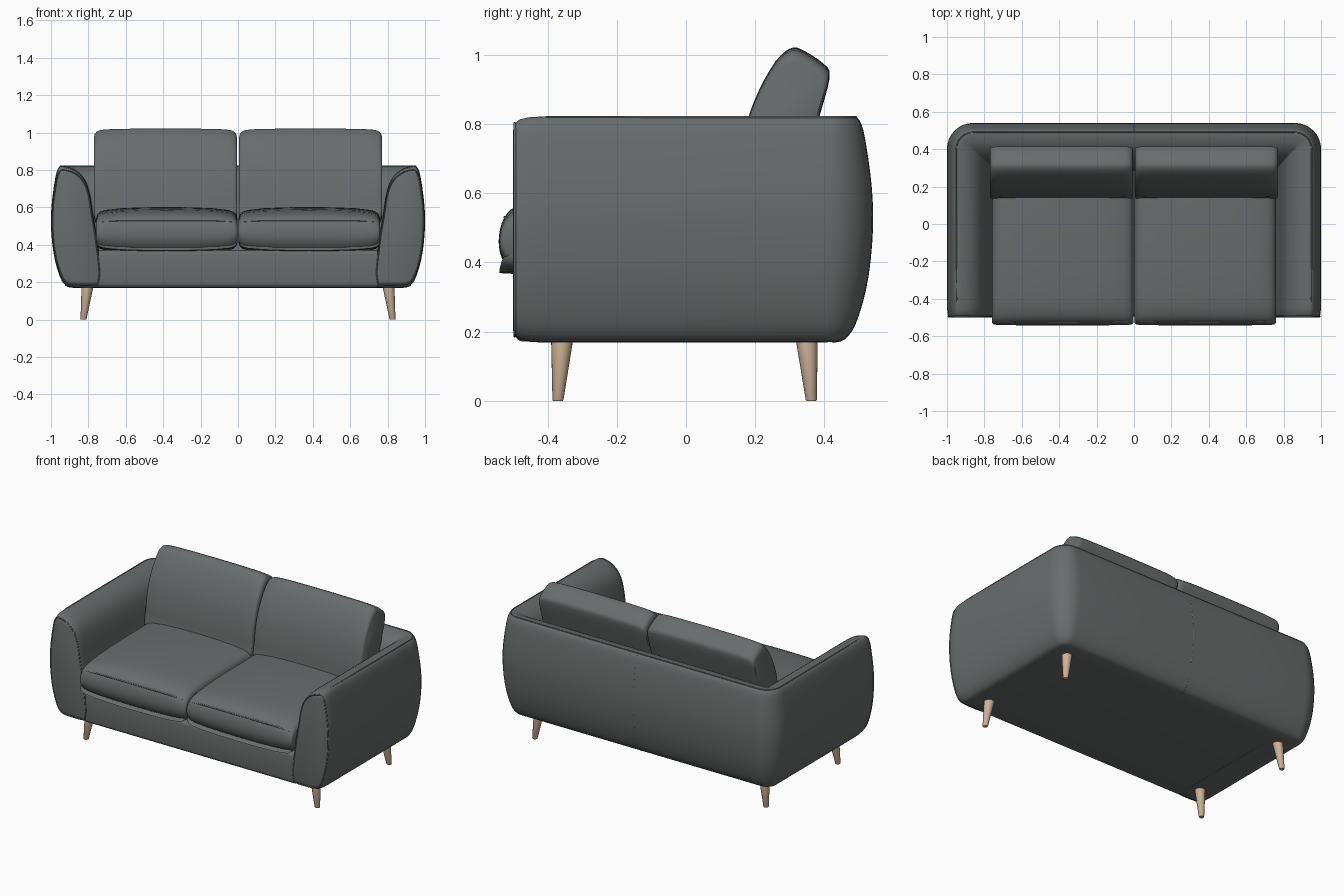
import bpy, bmesh, math
from mathutils import Vector

if "Cube" in bpy.data.objects:
    bpy.data.objects.remove(bpy.data.objects["Cube"])


def material(name, rgb):
    m = bpy.data.materials.new(name)
    m.diffuse_color = (*rgb, 1)
    m.use_nodes = True
    m.node_tree.nodes["Principled BSDF"].inputs["Base Color"].default_value = m.diffuse_color
    return m


FABRIC = material("charcoal fabric", (0.14, 0.15, 0.15))
WOOD = material("pale wood", (0.62, 0.46, 0.31))


def smooth_loop(pts, steps=3):
    """Closed Catmull-Rom curve through 2D points."""
    p = [Vector(q) for q in pts]
    n, out = len(p), []
    for i in range(n):
        a, b, c, d = p[i - 1], p[i], p[(i + 1) % n], p[(i + 2) % n]
        for k in range(steps):
            t = k / steps
            out.append(0.5 * (2 * b + (c - a) * t + (2 * a - 5 * b + 4 * c - d) * t * t
                              + (3 * b - a - 3 * c + d) * t ** 3))
    return out


def finish(ob, mat, angle=40):
    ob.data.materials.clear()
    ob.data.materials.append(mat)
    bpy.ops.object.select_all(action='DESELECT')
    ob.select_set(True)
    bpy.context.view_layer.objects.active = ob
    bpy.ops.object.shade_smooth_by_angle(angle=math.radians(angle))
    return ob


def mesh_object(name, bm, mat, angle=40):
    bmesh.ops.recalc_face_normals(bm, faces=bm.faces)
    me = bpy.data.meshes.new(name)
    bm.to_mesh(me)
    bm.free()
    ob = bpy.data.objects.new(name, me)
    bpy.context.collection.objects.link(ob)
    return finish(ob, mat, angle)


def loft(name, rings, mat, angle=40):
    """Skin a list of closed rings and cap both ends."""
    bm = bmesh.new()
    rows = [[bm.verts.new(p) for p in r] for r in rings]
    n = len(rows[0])
    for a, b in zip(rows, rows[1:]):
        for i in range(n):
            j = (i + 1) % n
            bm.faces.new((a[i], a[j], b[j], b[i]))
    bm.faces.new(rows[0])
    bm.faces.new(rows[-1])
    return mesh_object(name, bm, mat, angle)


def piping(name, pts, closed=False, r=0.004):
    cu = bpy.data.curves.new(name, 'CURVE')
    cu.dimensions = '3D'
    cu.bevel_depth = r
    cu.bevel_resolution = 1
    sp = cu.splines.new('POLY')
    sp.points.add(len(pts) - 1)
    for q, p in zip(sp.points, pts):
        q.co = (*p, 1)
    sp.use_cyclic_u = closed
    ob = bpy.data.objects.new(name, cu)
    bpy.context.collection.objects.link(ob)
    bpy.ops.object.select_all(action='DESELECT')
    ob.select_set(True)
    bpy.context.view_layer.objects.active = ob
    bpy.ops.object.convert(target='MESH')
    finish(bpy.context.view_layer.objects.active, FABRIC, 60)


# Arms and back: one padded section (inset from outside, height) swept round a U
section = smooth_loop([
    (0.115, 0.17), (0.07, 0.19), (0.04, 0.25), (0.013, 0.36), (0, 0.5), (0.004, 0.62),
    (0.02, 0.74), (0.033, 0.797), (0.05, 0.82), (0.075, 0.82), (0.12, 0.805),
    (0.16, 0.775), (0.19, 0.73), (0.21, 0.66), (0.225, 0.56), (0.25, 0.40), (0.26, 0.17)])
section = [(d, max(z, 0.168)) for d, z in section]
BACK, RADIUS, ARC = 0.54, 0.14, 8
ENDS = [(-0.5, 0.88), (-0.495, 0.94), (-0.48, 0.975), (-0.45, 0.993), (-0.40, 1.0)]


def shrink(d, z, s):
    return 0.125 + (d - 0.125) * s, 0.48 + (z - 0.48) * s


def path(d):
    """Right arm front to the middle of the back, at inset d."""
    r = max(RADIUS - d, 0.008)
    cx, cy = 1 - d - r, BACK - d - r
    arc = [(cx + r * math.cos(a), cy + r * math.sin(a))
           for a in (math.pi / 2 * k / ARC for k in range(ARC + 1))]
    return [(1 - d, -0.1)] + arc + [(0.4, BACK - d), (0, BACK - d)]


half = []
for y, s in ENDS:
    half.append([(1 - sd, y, sz) for sd, sz in (shrink(d, z, s) for d, z in section)])
tracks = [path(d) for d, z in section]
for k in range(len(tracks[0])):
    half.append([(t[k][0], t[k][1], z) for t, (d, z) in zip(tracks, section)])
other = [[(-x, y, z) for x, y, z in r] for r in reversed(half[:-1])]
loft("arms_and_back", half + other, FABRIC)

# Welts: top ridge, arm fronts and the seam down the middle of the back
ridge = [(0.945, -0.47, 0.808), (0.948, -0.40, 0.82)] + [(x, y, 0.82) for x, y in path(0.05)]
piping("top_welt", ridge + [(-x, y, z) for x, y, z in reversed(ridge[:-1])])
for side, label in ((1, "right"), (-1, "left")):
    piping(label + "_arm_welt", [(side * x, y, z) for x, y, z in half[1]], True)
piping("back_seam", [(0, BACK - d - 0.002, z) for d, z in section[:25]], r=0.003)

# Base rail under the seat
bm = bmesh.new()
bmesh.ops.create_cube(bm, size=1)
for v in bm.verts:
    v.co = (v.co.x * 1.49, -0.0975 + v.co.y * 0.795, 0.271 + v.co.z * 0.2)
front = [e for e in bm.edges if all(v.co.y < -0.4 for v in e.verts)
         and abs(e.verts[0].co.z - e.verts[1].co.z) < 0.01]
bmesh.ops.bevel(bm, geom=front, offset=0.025, segments=4, profile=0.5, affect='EDGES')
mesh_object("base", bm, FABRIC)


# Cushions: side profile (y, z) lofted across x with softened ends
def cushion(name, profile, x0, x1, centre, ends, side):
    loop = smooth_loop(profile)
    cy, cz = centre
    stations = [(x0 + i, sy, sz) for i, sy, sz in ends]
    stations.append(((x0 + x1) / 2, 1, 1))
    stations += [(x1 - i, sy, sz) for i, sy, sz in reversed(ends)]
    rings = [[(side * x, cy + (p[0] - cy) * sy, cz + (p[1] - cz) * sz) for p in loop]
             for x, sy, sz in stations]
    loft(name, rings, FABRIC, 50)
    return rings


seat_profile = [(-0.47, 0.365), (-0.515, 0.385), (-0.538, 0.43), (-0.54, 0.48),
                (-0.525, 0.53), (-0.49, 0.562), (-0.40, 0.585), (-0.15, 0.60),
                (0.2, 0.60), (0.30, 0.58), (0.31, 0.47), (0.30, 0.365)]
seat_ends = [(0, 0.975, 0.55), (0.006, 0.987, 0.70), (0.02, 0.994, 0.81),
             (0.05, 0.998, 0.88), (0.13, 1, 0.95), (0.24, 1, 0.985)]
back_profile = [(0.14, 0.50), (0.142, 0.60), (0.153, 0.70), (0.177, 0.81), (0.212, 0.90),
                (0.258, 0.98), (0.30, 1.018), (0.335, 1.015), (0.40, 0.972),
                (0.415, 0.935), (0.385, 0.82), (0.335, 0.65), (0.30, 0.50)]
back_ends = [(0, 0.90, 0.80), (0.005, 0.945, 0.875), (0.016, 0.975, 0.93),
             (0.035, 0.99, 0.965), (0.09, 1, 0.985), (0.2, 1, 0.995)]
for side, label in ((1, "right"), (-1, "left")):
    cushion(label + "_seat_cushion", seat_profile, 0.004, 0.758, (-0.1, 0.47), seat_ends, side)
    cushion(label + "_back_cushion", back_profile, 0.006, 0.77, (0.28, 0.80), back_ends, side)
    # Welts along the upper and lower edges of the rolled seat front
    for tag, y, z in (("upper", -0.524, 0.53), ("lower", -0.513, 0.387)):
        piping(f"{label}_seat_{tag}_welt",
               [(side * 0.03, y + 0.006, z + (0.47 - z) * 0.12), (side * 0.13, y, z),
                (side * 0.63, y, z), (side * 0.73, y + 0.006, z + (0.47 - z) * 0.12)])

# Tapered, splayed legs
for sx, lx in ((1, "right"), (-1, "left")):
    for ly, top, foot in (("front", -0.357, -0.37), ("back", 0.348, 0.362)):
        rings = [[(sx * x + r * math.cos(a), y + r * math.sin(a), z)
                  for a in (2 * math.pi * k / 20 for k in range(20))]
                 for x, y, z, r in ((0.826, foot, 0, 0.014), (0.826, foot, 0.003, 0.016),
                                    (0.803, top, 0.19, 0.033))]
        loft(f"{ly}_{lx}_leg", rings, WOOD)
